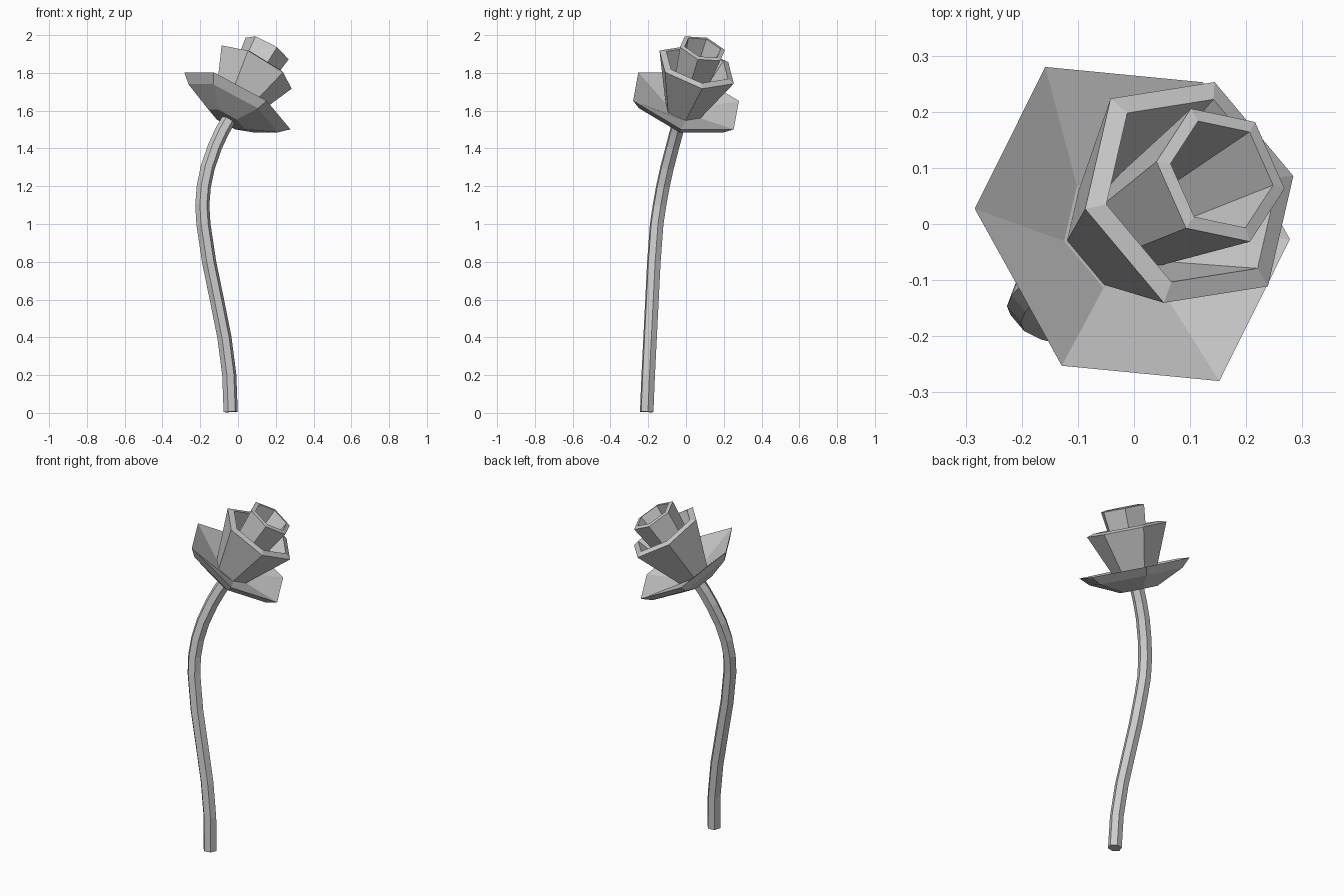
import bpy, bmesh
from math import sin, cos, radians
from mathutils import Vector

if "Cube" in bpy.data.objects:
    bpy.data.objects.remove(bpy.data.objects["Cube"])

SIDES = 6
TILT, AZIMUTH = radians(33), radians(29)

# Frame of the tilted flower head
axis = Vector((sin(TILT) * cos(AZIMUTH), sin(TILT) * sin(AZIMUTH), cos(TILT)))
side_u = Vector((cos(TILT) * cos(AZIMUTH), cos(TILT) * sin(AZIMUTH), -sin(TILT)))
side_v = axis.cross(side_u)
head = Vector((-0.003, 0, 1.652))


def ring(center, u, v, radius, phase):
    angles = [radians(phase + 360 * i / SIDES) for i in range(SIDES)]
    return [center + radius * (cos(a) * u + sin(a) * v) for a in angles]


def loft(name, rings):
    """Flat-faced skin through hexagonal rings, capped at both ends."""
    bm = bmesh.new()
    loops = [[bm.verts.new(p) for p in r] for r in rings]
    for a, b in zip(loops, loops[1:]):
        for i in range(SIDES):
            j = (i + 1) % SIDES
            bm.faces.new((a[i], a[j], b[j], b[i]))
    bm.faces.new(loops[0])
    bm.faces.new(loops[-1])
    bmesh.ops.recalc_face_normals(bm, faces=bm.faces)
    mesh = bpy.data.meshes.new(name)
    bm.to_mesh(mesh)
    bm.free()
    obj = bpy.data.objects.new(name, mesh)
    bpy.context.collection.objects.link(obj)
    return obj


def petal_layer(name, profile):
    """Profile points: radius, height along the flower axis, rotation."""
    return loft(name, [ring(head + axis * h, side_u, side_v, r, p) for r, h, p in profile])


# Petals: underside, rim, then the hollow inside
petal_layer("outer_petals", [(0.11, -0.118, -30), (0.27, -0.047, -30),
                             (0.32, 0.0, -30), (0.11, -0.06, -17)])
petal_layer("middle_petals", [(0.095, -0.08, -17), (0.22, 0.213, -17),
                              (0.182, 0.225, -17), (0.075, -0.03, -17)])
petal_layer("inner_petals", [(0.08, -0.04, -36), (0.13, 0.33, -36),
                             (0.104, 0.335, -36), (0.065, 0.06, -36)])

# Stem: hexagonal tube swept along a gentle S curve
path = [Vector(p) for p in (
    (-0.039, -0.208, 0.005), (-0.046, -0.20, 0.2), (-0.072, -0.19, 0.4),
    (-0.112, -0.18, 0.6), (-0.153, -0.17, 0.8), (-0.183, -0.155, 1.0),
    (-0.189, -0.14, 1.1), (-0.181, -0.122, 1.2), (-0.160, -0.10, 1.3),
    (-0.122, -0.071, 1.41), (-0.085, -0.05, 1.49), (-0.045, -0.03, 1.56))]
rings = []
for i, p in enumerate(path):
    tangent = (path[min(i + 1, len(path) - 1)] - path[max(i - 1, 0)]).normalized()
    u = Vector((1, 0, 0))
    u = (u - tangent * u.dot(tangent)).normalized()
    rings.append(ring(p, u, tangent.cross(u), 0.038, 10))
loft("stem", rings)
